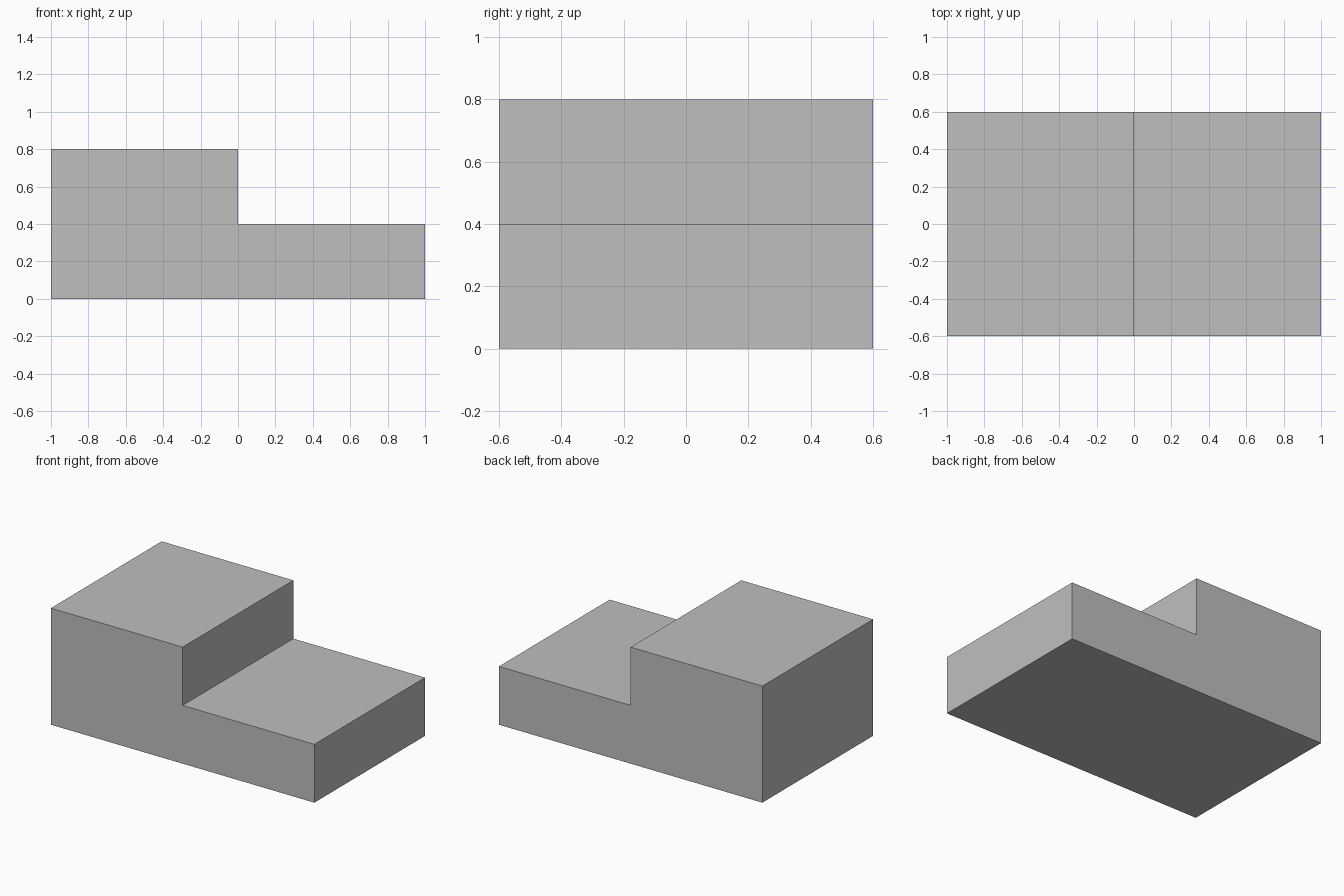
import bpy
import bmesh

cube = bpy.data.objects.get("Cube")
if cube:
    bpy.data.objects.remove(cube, do_unlink=True)

# Single plain grey
GREY = (0.52, 0.52, 0.52, 1.0)
grey = bpy.data.materials.new("light grey")
grey.use_nodes = True
grey.diffuse_color = GREY
grey.node_tree.nodes["Principled BSDF"].inputs["Base Color"].default_value = GREY

# Side outline of the step (x, z), swept through the depth
HALF_DEPTH = 0.6
outline = [(-1, 0), (1, 0), (1, 0.4), (0, 0.4), (0, 0.8), (-1, 0.8)]

bm = bmesh.new()
profile = bm.faces.new([bm.verts.new((x, -HALF_DEPTH, z)) for x, z in outline])
swept = bmesh.ops.extrude_face_region(bm, geom=[profile], use_keep_orig=True)
back = [v for v in swept["geom"] if isinstance(v, bmesh.types.BMVert)]
bmesh.ops.translate(bm, verts=back, vec=(0, 2 * HALF_DEPTH, 0))
bmesh.ops.recalc_face_normals(bm, faces=bm.faces)

mesh = bpy.data.meshes.new("step_block")
bm.to_mesh(mesh)
bm.free()
mesh.materials.append(grey)
step_block = bpy.data.objects.new("step_block", mesh)
bpy.context.collection.objects.link(step_block)
